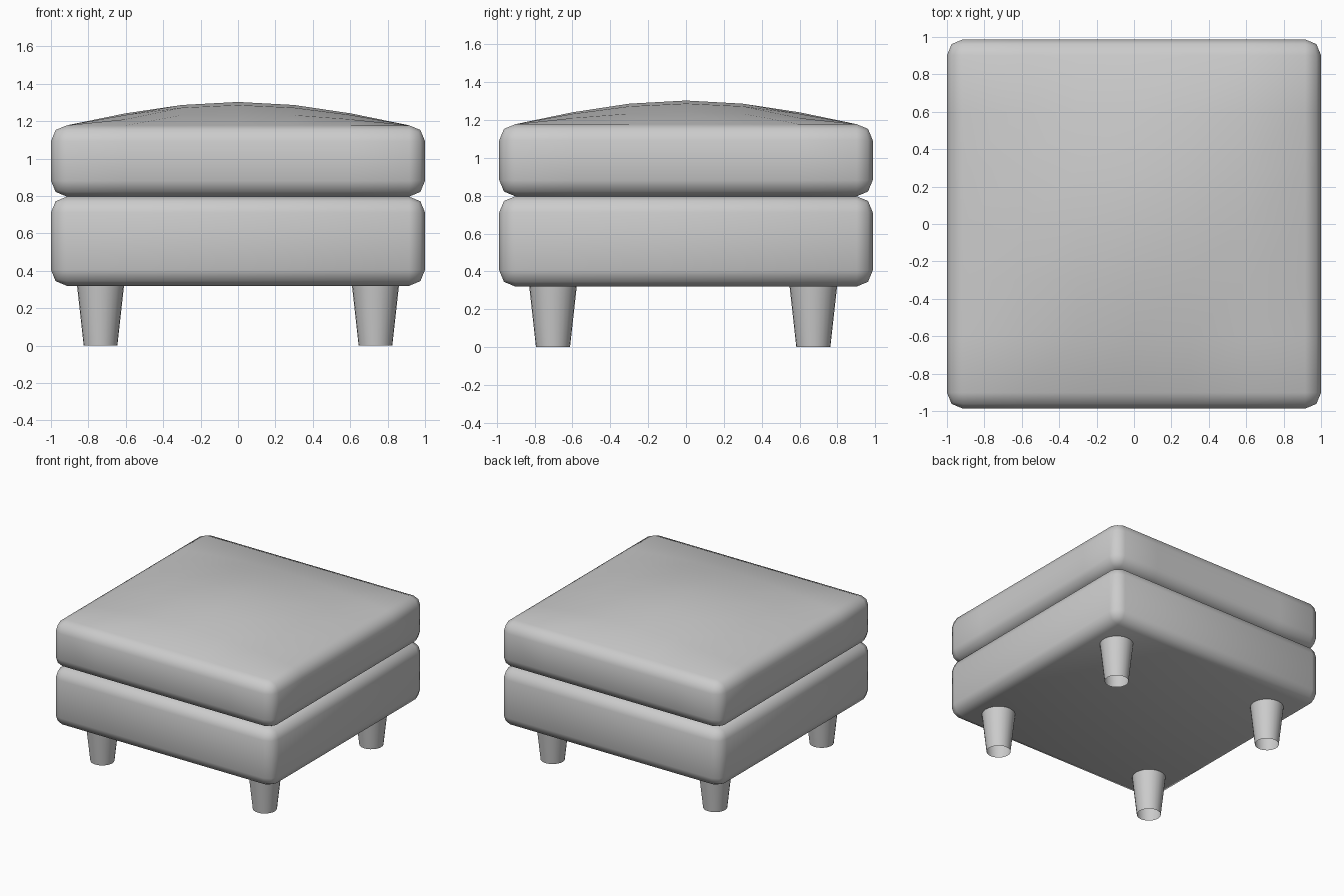
import bpy
import bmesh
from math import cos, pi

HALF_X, HALF_Y, ROUND = 1.0, 0.987, 0.085

cube = bpy.data.objects.get("Cube")
if cube:
    bpy.data.objects.remove(cube, do_unlink=True)

grey = bpy.data.materials.new("light grey fabric")
grey.use_nodes = True
colour = (0.6, 0.6, 0.6, 1)
grey.diffuse_color = colour
grey.node_tree.nodes["Principled BSDF"].inputs["Base Color"].default_value = colour


def finish(bm, name):
    """Turn a bmesh into a smooth shaded object."""
    bmesh.ops.recalc_face_normals(bm, faces=bm.faces)
    for face in bm.faces:
        face.smooth = True
    mesh = bpy.data.meshes.new(name)
    bm.to_mesh(mesh)
    bm.free()
    mesh.materials.append(grey)
    obj = bpy.data.objects.new(name, mesh)
    bpy.context.collection.objects.link(obj)
    return obj


def rounded_block(bottom, top):
    """Box with softly rounded edges and corners."""
    bm = bmesh.new()
    bmesh.ops.create_cube(bm, size=1)
    for v in bm.verts:
        v.co.x *= 2 * HALF_X
        v.co.y *= 2 * HALF_Y
        v.co.z = bottom if v.co.z < 0 else top
    bmesh.ops.bevel(bm, geom=bm.edges[:], offset=ROUND, segments=2,
                    profile=0.5, affect='EDGES')
    return bm


# Upholstered base
finish(rounded_block(0.32, 0.797), "base")

# Seat cushion: cut into a grid so that its top can swell into a dome
bm = rounded_block(0.797, 1.178)
for axis in ((1, 0, 0), (0, 1, 0)):
    for step in range(-2, 3):
        bmesh.ops.bisect_plane(bm, geom=bm.verts[:] + bm.edges[:] + bm.faces[:],
                               plane_co=[a * step * 0.3 for a in axis],
                               plane_no=axis)
for v in bm.verts:
    if v.co.z > 1.177:
        swell_x = cos(pi / 2 * v.co.x / (HALF_X - ROUND))
        swell_y = cos(pi / 2 * v.co.y / (HALF_Y - ROUND))
        v.co.z += 0.125 * max(swell_x, 0) * max(swell_y, 0)
finish(bm, "seat_cushion")

# Tapered hollow legs
for side, x in (("right", -0.735), ("left", 0.735)):
    for end, y in (("front", -0.703), ("back", 0.673)):
        bm = bmesh.new()
        bmesh.ops.create_cone(bm, cap_ends=False, segments=24,
                              radius1=0.09, radius2=0.126, depth=0.325)
        leg = finish(bm, f"{end}_{side}_leg")
        leg.location = (x, y, 0.1625)
